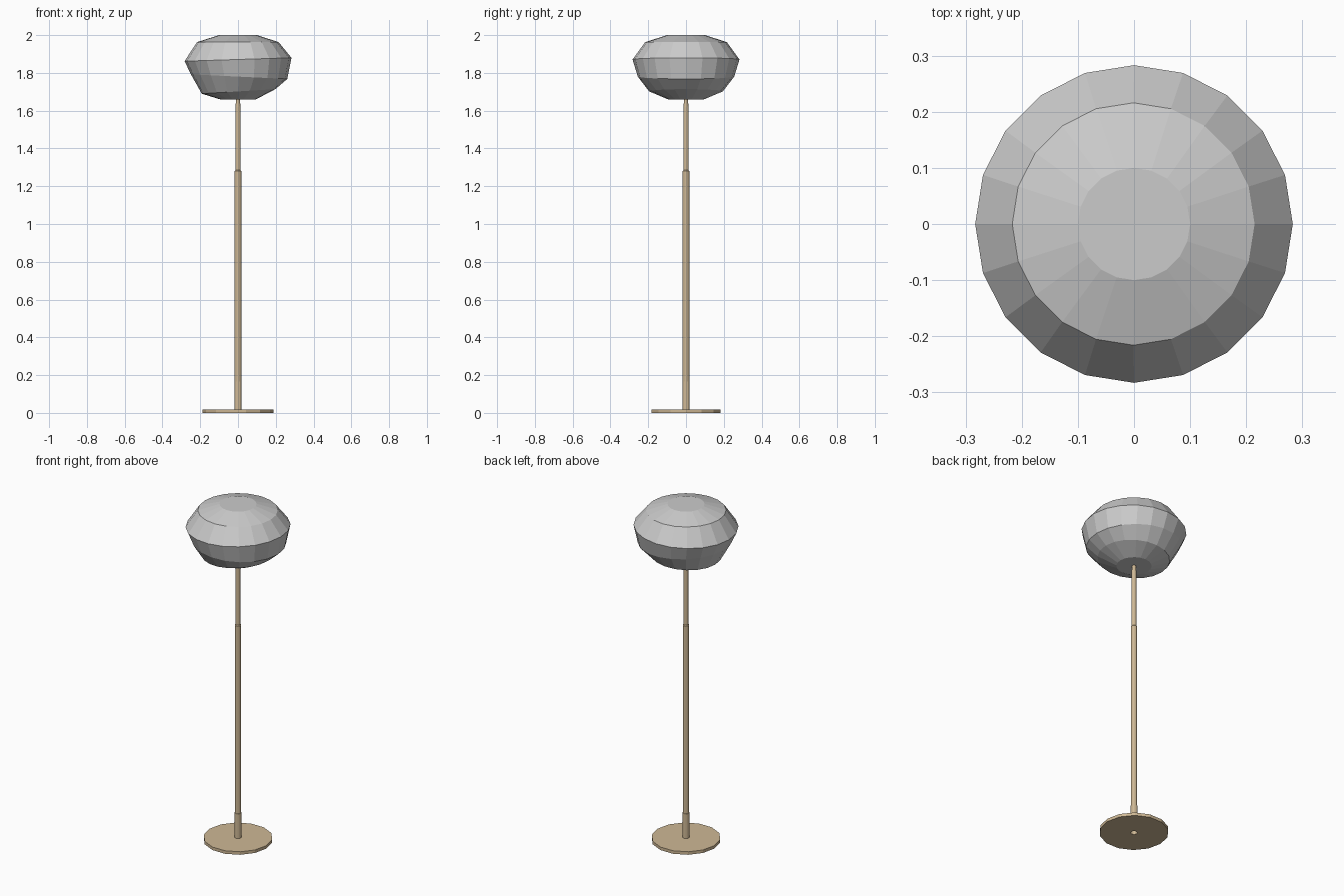
import bpy, bmesh
from math import cos, sin, tau

if "Cube" in bpy.data.objects:
    bpy.data.objects.remove(bpy.data.objects["Cube"])


def lathe(name, rings, sides, caps=(True, True), mat=None):
    """rings: (radius, z, tilt, x shift); tilt raises the +x side."""
    bm = bmesh.new()
    loops = []
    for r, z, tilt, dx in rings:
        loops.append([bm.verts.new((r * cos(tau * i / sides) + dx,
                                    r * sin(tau * i / sides),
                                    z + tilt * cos(tau * i / sides)))
                      for i in range(sides)])
    for a, b in zip(loops, loops[1:]):
        for i in range(sides):
            j = (i + 1) % sides
            bm.faces.new((a[i], a[j], b[j], b[i]))
    if caps[0]:
        bm.faces.new(loops[0][::-1])
    if caps[1]:
        bm.faces.new(loops[-1])
    me = bpy.data.meshes.new(name)
    bm.to_mesh(me)
    bm.free()
    ob = bpy.data.objects.new(name, me)
    bpy.context.collection.objects.link(ob)
    if mat:
        me.materials.append(mat)
    return ob


brass = bpy.data.materials.new("warm_tan")
brass.diffuse_color = (0.62, 0.48, 0.30, 1)
brass.use_nodes = True
brass.node_tree.nodes["Principled BSDF"].inputs["Base Color"].default_value = brass.diffuse_color

# Flat round foot, open in the middle where the pole sits
lathe("base", [(0.018, 0, 0, 0), (0.187, 0, 0, 0), (0.187, 0.018, 0, 0),
               (0.018, 0.018, 0, 0)], 14, (False, False), brass)

# Stepped, narrowing pole
pole = [(0.019, 0.0), (0.019, 0.165), (0.0175, 0.165), (0.0175, 1.28),
        (0.0135, 1.285), (0.0135, 1.62), (0.010, 1.66), (0.010, 1.67)]
lathe("pole", [(r, z, 0, 0) for r, z in pole], 12, (False, True), brass)

# Faceted paper lantern shade with slightly tilted rings
lathe("shade", [(0.095, 1.66, 0, 0),
                (0.195, 1.702, 0.012, 0.003),
                (0.255, 1.78, -0.012, 0.006),
                (0.283, 1.871, 0.009, 0),
                (0.216, 1.963, 0, -0.001),
                (0.10, 2.0, 0, 0)], 20)
